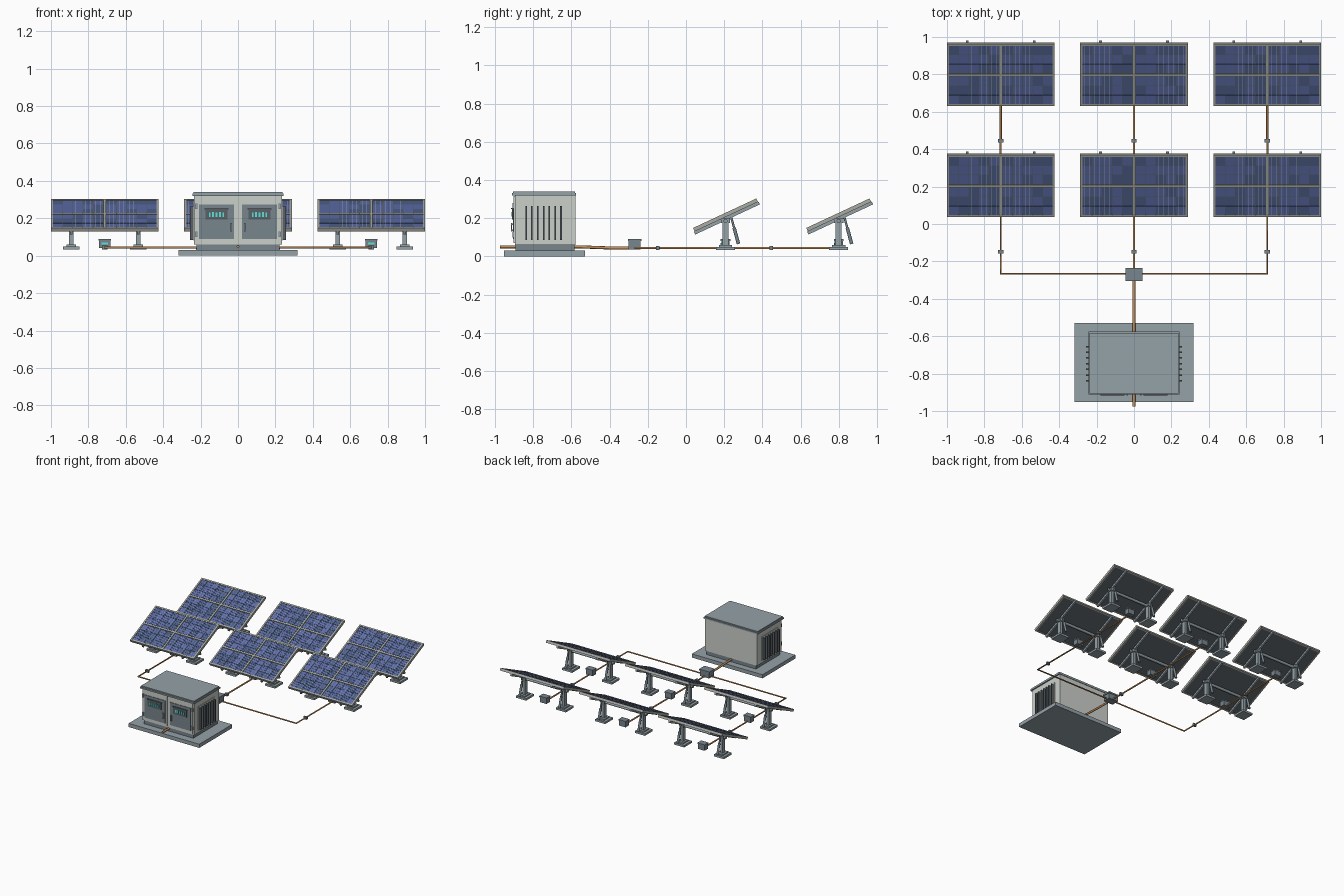
import bpy, bmesh, random
from math import radians
from mathutils import Matrix, Vector

if "Cube" in bpy.data.objects:
    bpy.data.objects.remove(bpy.data.objects["Cube"])

random.seed(4)


def material(name, r, g, b):
    m = bpy.data.materials.new(name)
    m.diffuse_color = (r, g, b, 1)
    m.use_nodes = True
    m.node_tree.nodes["Principled BSDF"].inputs["Base Color"].default_value = m.diffuse_color
    return m


STEEL = material("steel", 0.30, 0.36, 0.39)
DARK = material("dark_metal", 0.10, 0.12, 0.13)
SLATE = material("slate", 0.19, 0.24, 0.27)
SHELL = material("shell", 0.60, 0.63, 0.59)
FRAME = material("frame", 0.40, 0.41, 0.37)
BLUE_A = material("cell_blue", 0.10, 0.14, 0.36)
BLUE_B = material("cell_deep_blue", 0.07, 0.11, 0.25)
BUS = material("busbar", 0.33, 0.37, 0.50)
TEAL = material("display_teal", 0.10, 0.75, 0.72)
COPPER = material("copper_cable", 0.55, 0.27, 0.10)


def add_box(bm, x0, x1, y0, y1, z0, z1):
    m = Matrix.Translation(((x0 + x1) / 2, (y0 + y1) / 2, (z0 + z1) / 2))
    m = m @ Matrix.Diagonal((x1 - x0, y1 - y0, z1 - z0, 1))
    bmesh.ops.create_cube(bm, size=1, matrix=m)


def finish(name, bm, mat, xform=None):
    if xform is not None:
        bm.transform(xform)
    me = bpy.data.meshes.new(name)
    bm.to_mesh(me)
    bm.free()
    me.materials.append(mat)
    ob = bpy.data.objects.new(name, me)
    bpy.context.collection.objects.link(ob)
    return ob


def boxes(name, items, mat, xform=None):
    bm = bmesh.new()
    for it in items:
        add_box(bm, *it)
    return finish(name, bm, mat, xform)


def rods(name, items, mat, sides=12):
    """Cylinders or cones given as (start, end, radius, end_radius)."""
    bm = bmesh.new()
    for a, b, r1, r2 in items:
        a, b = Vector(a), Vector(b)
        d = b - a
        m = Matrix.Translation((a + b) / 2) @ d.to_track_quat('Z', 'Y').to_matrix().to_4x4()
        bmesh.ops.create_cone(bm, cap_ends=True, segments=sides, radius1=r1,
                              radius2=r2, depth=d.length, matrix=m)
    return finish(name, bm, mat)


def cable(name, pts, r):
    cu = bpy.data.curves.new(name, 'CURVE')
    cu.dimensions = '3D'
    cu.bevel_depth = r
    cu.bevel_resolution = 2
    cu.use_fill_caps = True
    sp = cu.splines.new('POLY')
    sp.points.add(len(pts) - 1)
    for p, q in zip(sp.points, pts):
        p.co = (*q, 1)
    cu.materials.append(COPPER)
    ob = bpy.data.objects.new(name, cu)
    bpy.context.collection.objects.link(ob)


# ---- one solar table, built around its own centre, then repeated ----
W, H, T = 0.2875, 0.183, 0.01
tilt = Matrix.Translation((0, 0, 0.217)) @ Matrix.Rotation(radians(25), 4, 'X')
unit = []

# tilted backsheet, outer frame and cross bars
unit.append(boxes("panel_backsheet", [(-W + .004, W - .004, -H + .004, H - .004, -.007, .005)], DARK, tilt))
bars = [(s - .006, s + .006, -H, H, -T, T) for s in (-W + .006, W - .006)]
bars += [(-W, W, s - .006, s + .006, -T, T) for s in (-H + .006, H - .006)]
bars += [(-.006, .006, -H, H, .003, T), (-W, W, -.006, .006, .003, T)]
unit.append(boxes("panel_frame", bars, FRAME, tilt))

# cells in four quarters, with thin busbars
cells = {0: [], 1: []}
bus = []
cw, ch = (W - .018) / 5, (H - .018) / 3
for sx in (-1, 1):
    for i in range(5):
        cx = sx * (.009 + cw * (i + .5))
        bus += [(cx + o - .0008, cx + o + .0008, -H + .012, H - .012, .006, .0078) for o in (-.012, .012)]
        for sy in (-1, 1):
            for j in range(3):
                cy = sy * (.009 + ch * (j + .5))
                cells[random.random() < .4].append(
                    (cx - cw / 2 + .0015, cx + cw / 2 - .0015,
                     cy - ch / 2 + .0015, cy + ch / 2 - .0015, .004, .007))
unit.append(boxes("solar_cells_bright", cells[0], BLUE_A, tilt))
unit.append(boxes("solar_cells_deep", cells[1], BLUE_B, tilt))
unit.append(boxes("cell_busbars", bus, BUS, tilt))

# sloping rails under the panel
LEGS = (-.179, .179)
unit.append(boxes("support_rails", [(x - .007, x + .007, -.187, .187, -.026, -T) for x in LEGS], STEEL, tilt))

# footings, posts, clamp heads, struts and the tube between the posts
feet, posts, struts = [], [], []
for x in LEGS:
    feet += [(x - .045, x + .045, -.05, .05, .034, .05), (x - .025, x + .025, -.035, .035, .05, .06)]
    posts += [(x - .011, x + .011, -.016, .016, .055, .195), (x - .017, x + .017, -.024, .024, .175, .198)]
    struts += [((x, .068, .065), (x, .045, .15), .009, .009), ((x, .045, .15), (x, .03, .205), .006, .006)]
unit.append(boxes("leg_footings", feet, STEEL))
unit.append(boxes("leg_posts", posts, STEEL))
unit.append(rods("tilt_struts", struts, SLATE))
unit.append(rods("cross_tube", [((-.21, 0, .185), (.21, 0, .185), .011, .011)], STEEL))

# junction box under the panel
unit.append(boxes("junction_box", [(-.03, .03, -.022, .022, .04, .085), (-.033, .033, -.025, .025, .08, .09)], SLATE))
unit.append(boxes("junction_box_light", [(-.018, .018, -.025, -.021, .06, .07)], TEAL))

COLS, ROWS = (-.7125, 0, .7125), (.207, .8)
for k, (x, y) in enumerate((x, y) for y in ROWS for x in COLS):
    for ob in unit:
        target = ob if k == 5 else ob.copy()
        if k != 5:
            bpy.context.collection.objects.link(target)
        target.location = (x, y, 0)

# ---- cabling ----
ZC = .044
cable("left_and_right_run", [(-.7125, .8, ZC), (-.7125, -.267, ZC), (.7125, -.267, ZC), (.7125, .8, ZC)], .006)
cable("middle_run", [(0, .8, ZC), (0, -.267, ZC)], .006)
cable("trunk_cable", [(0, -.267, ZC), (0, -.4, ZC), (0, -.56, .05), (0, -.975, .05)], .008)
boxes("cable_connectors", [(x - .014, x + .014, y - .009, y + .009, .034, .054)
                           for x in COLS for y in (.446, -.148)], SLATE)
boxes("combiner_box", [(-.042, .042, -.3, -.238, .036, .085), (-.046, .046, -.304, -.234, .08, .092)], SLATE)

# ---- battery cabinet ----
boxes("base_pad", [(-.318, .318, -.953, -.53, 0, .03)], STEEL)
boxes("cabinet_plinth", [(-.222, .222, -.893, -.583, .03, .062)], SLATE)
boxes("cabinet_body", [(-.234, .234, -.897, -.58, .06, .322)], SHELL)
boxes("cabinet_roof", [(-.244, .244, -.912, -.576, .32, .332), (-.238, .238, -.906, -.582, .332, .341)], STEEL)

# side louvres
for side, name in ((-1, "left"), (1, "right")):
    a, b = sorted((side * .23, side * .239))
    boxes(name + "_vent_panel", [(a, b, -.85, -.64, .08, .275)], SHELL)
    a, b = sorted((side * .235, side * .256))
    boxes(name + "_vent_louvres", [(a, b, y - .004, y + .004, .085, .263)
                                   for y in (-.838 + .0305 * i for i in range(7))], DARK)

# two front doors with inset panels, displays, handles and hinges
doors, insets, screens, lights, handles = [], [], [], [], []
for s in (-1, 1):
    c = s * .115
    doors.append((c - .108, c + .108, -.903, -.895, .07, .315))
    insets.append((c - .094, c + .094, -.907, -.9, .09, .275))
    screens += [(c - .06, c + .06, -.913, -.905, .193, .247), (c - .065, c + .065, -.917, -.905, .247, .253)]
    lights += [(c + o - .005, c + o + .005, -.915, -.911, .208, .23 + .003 * (i % 2))
               for i, o in enumerate((-.036, -.018, 0, .018, .036))]
    h = s * .036
    handles += [(h - .005, h + .005, -.918, -.911, .13, .175),
                (h - .005, h + .005, -.913, -.905, .133, .14), (h - .005, h + .005, -.913, -.905, .165, .172)]
    handles += [(s * .221 - .006, s * .221 + .006, -.909, -.9, z, z + .03) for z in (.1, .25)]
boxes("cabinet_doors", doors, SHELL)
boxes("door_panels", insets, SLATE)
boxes("door_displays", screens, DARK)
boxes("display_bars", lights, TEAL)
boxes("door_handles_and_hinges", handles, STEEL)
